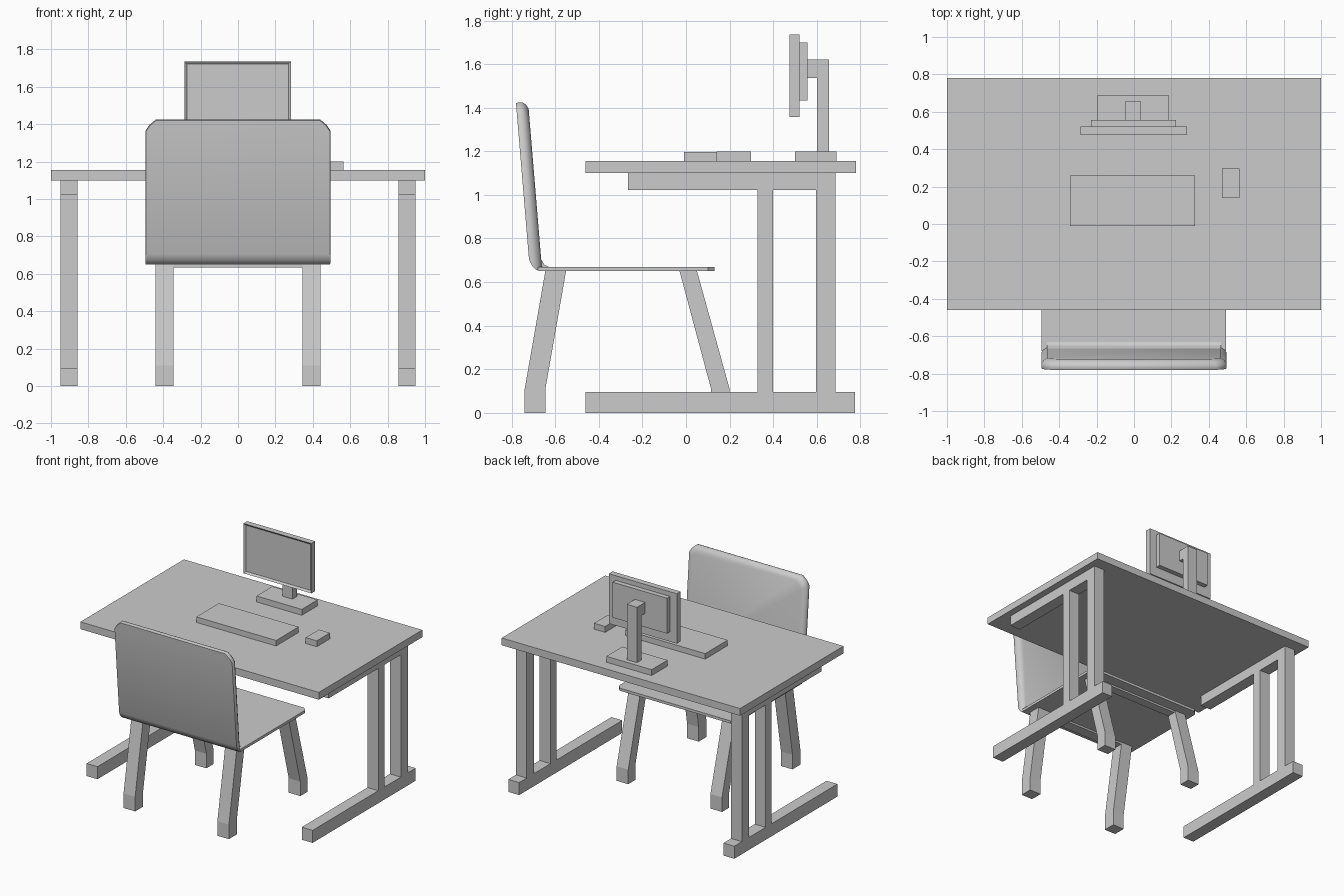
import bpy, bmesh

if "Cube" in bpy.data.objects:
    bpy.data.objects.remove(bpy.data.objects["Cube"])


def make_object(name, bm):
    bmesh.ops.recalc_face_normals(bm, faces=bm.faces)
    mesh = bpy.data.meshes.new(name)
    bm.to_mesh(mesh)
    bm.free()
    obj = bpy.data.objects.new(name, mesh)
    bpy.context.collection.objects.link(obj)
    return obj


def loft(name, sections):
    """Solid skinned through rings with equal point counts."""
    bm = bmesh.new()
    rings = [[bm.verts.new(p) for p in s] for s in sections]
    n = len(rings[0])
    for a, b in zip(rings, rings[1:]):
        for i in range(n):
            j = (i + 1) % n
            bm.faces.new((a[i], a[j], b[j], b[i]))
    bm.faces.new(rings[0])
    bm.faces.new(rings[-1])
    return make_object(name, bm)


def box(name, x0, x1, y0, y1, z0, z1):
    return loft(name, [[(x0, y0, z), (x1, y0, z), (x1, y1, z), (x0, y1, z)]
                       for z in (z0, z1)])


def smooth(obj, degrees=0.7):
    bpy.ops.object.select_all(action='DESELECT')
    obj.select_set(True)
    bpy.context.view_layer.objects.active = obj
    bpy.ops.object.shade_smooth_by_angle(angle=degrees)


# Desk: top plus two side frames
box("desk_top", -1, 1, -0.46, 0.78, 1.10, 1.155)
for side, s in (("left", -1), ("right", 1)):
    x0, x1 = sorted((s * 0.857, s * 0.948))
    box(side + "_foot_rail", x0, x1, -0.46, 0.775, 0, 0.095)
    box(side + "_top_rail", x0, x1, -0.267, 0.685, 1.022, 1.10)
    box(side + "_front_post", x0, x1, 0.328, 0.40, 0.095, 1.022)
    box(side + "_rear_post", x0, x1, 0.597, 0.685, 0.095, 1.022)

# Monitor: panel with recessed screen, housing and stand
panel = box("monitor_panel", -0.287, 0.283, 0.475, 0.52, 1.357, 1.735)
bm = bmesh.new()
bm.from_mesh(panel.data)
screen = [f for f in bm.faces if f.normal.y < -0.9]
bmesh.ops.inset_region(bm, faces=screen, thickness=0.02, depth=0)
bmesh.ops.translate(bm, verts=screen[0].verts, vec=(0, 0.012, 0))
bm.to_mesh(panel.data)
bm.free()
box("monitor_housing", -0.23, 0.225, 0.52, 0.557, 1.432, 1.70)
box("monitor_arm", -0.047, 0.038, 0.557, 0.655, 1.537, 1.62)
box("monitor_post", -0.047, 0.038, 0.60, 0.655, 1.20, 1.537)
box("monitor_base", -0.195, 0.185, 0.50, 0.69, 1.155, 1.20)

# Keyboard and mouse
box("keyboard", -0.343, 0.327, -0.01, 0.26, 1.155, 1.197)
box("mouse", 0.47, 0.563, 0.14, 0.298, 1.155, 1.20)

# Seat with clipped front corners
seat_outline = [(-0.495, -0.68), (0.493, -0.68), (0.493, 0.10),
                (0.465, 0.13), (-0.465, 0.13), (-0.495, 0.10)]
loft("seat", [[(x, y, z) for x, y in seat_outline] for z in (0.65, 0.67)])

# Backrest: rounded slab leaning back; depth, half width, bottom, top
sections = []
for d, w, zb, zt in ((0, 0.493, 0.705, 1.42), (0.012, 0.495, 0.675, 1.425),
                     (0.028, 0.495, 0.657, 1.425), (0.045, 0.485, 0.651, 1.415),
                     (0.056, 0.465, 0.651, 1.395)):
    outline = [(-w, zb), (w, zb), (w, zt - 0.06), (w - 0.02, zt - 0.03),
               (w - 0.055, zt), (-w + 0.055, zt), (-w + 0.02, zt - 0.03),
               (-w, zt - 0.06)]
    sections.append([(x, -0.72 - 0.0833 * (z - 0.70) + d, z) for x, z in outline])
smooth(loft("backrest", sections))

# Small fillet where the seat meets the backrest
loft("seat_fillet", [[(x, -0.69, 0.66), (x, -0.63, 0.67), (x, -0.65, 0.68),
                      (x, -0.665, 0.705)] for x in (-0.465, 0.465)])

# Chair legs: vertical foot, then leaning in to the seat
for end, low, high in (("front", (0.115, 0.20), (-0.03, 0.05)),
                       ("rear", (-0.74, -0.645), (-0.645, -0.55))):
    for side, s in (("left", -1), ("right", 1)):
        x0, x1 = sorted((s * 0.345, s * 0.442))
        loft(f"{end}_{side}_leg",
             [[(x0, a, z), (x1, a, z), (x1, b, z), (x0, b, z)]
              for (a, b), z in ((low, 0), (low, 0.11), (high, 0.652))])
    box(end + "_leg_brace", -0.345, 0.345, high[0] + 0.005, high[1] - 0.005, 0.635, 0.65)
